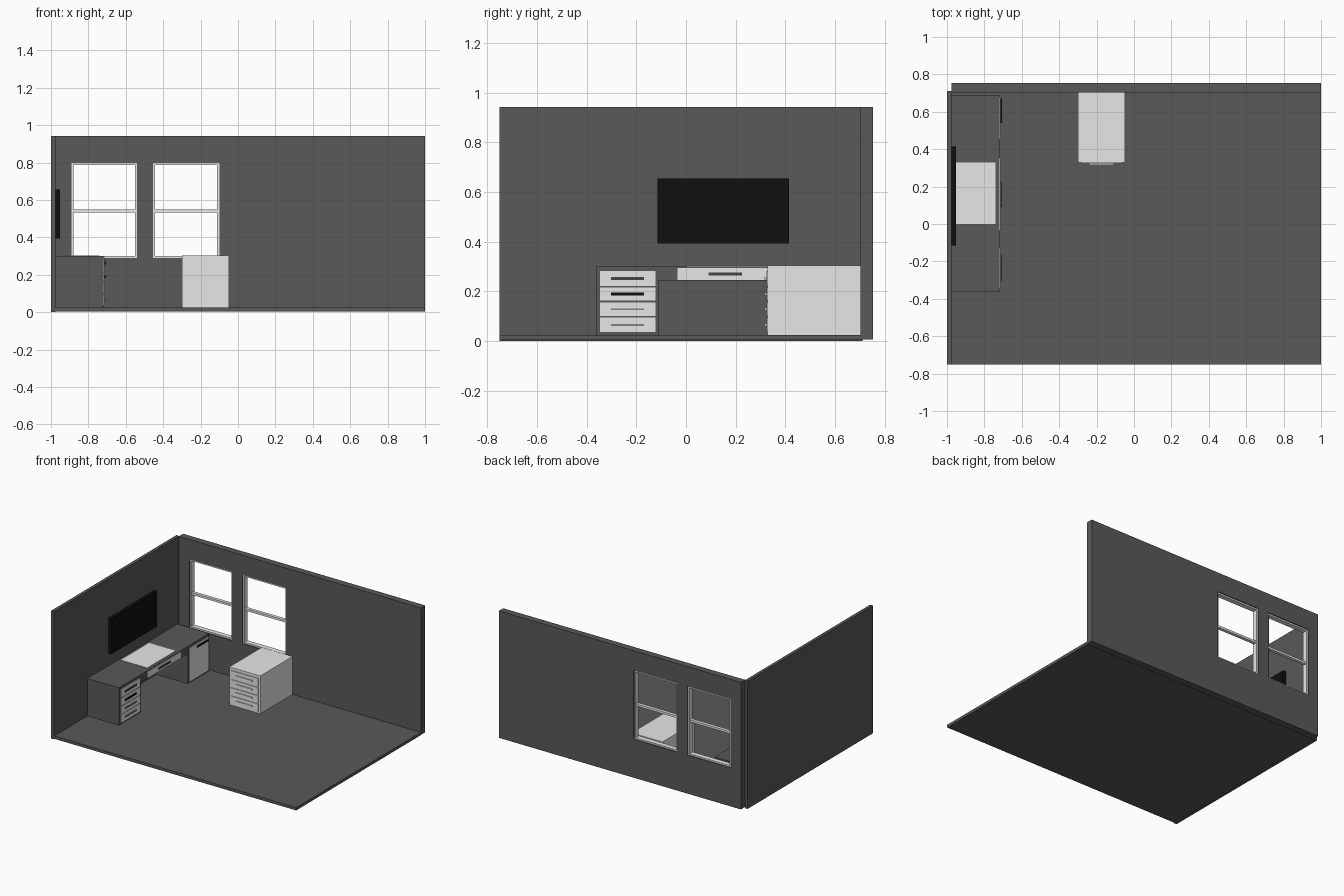
import bpy, bmesh
from mathutils import Vector

if "Cube" in bpy.data.objects:
    bpy.data.objects.remove(bpy.data.objects["Cube"])


def material(name, v):
    m = bpy.data.materials.new(name)
    m.diffuse_color = (v, v, v, 1)
    m.use_nodes = True
    m.node_tree.nodes["Principled BSDF"].inputs["Base Color"].default_value = m.diffuse_color
    return m


CHARCOAL = material("charcoal", 0.1)
LIGHT = material("light grey", 0.8)
BLACK = material("black", 0.005)
MID = material("mid grey", 0.22)
DARK = material("dark handle grey", 0.06)


def finish(name, bm, mat):
    bmesh.ops.recalc_face_normals(bm, faces=bm.faces)
    me = bpy.data.meshes.new(name)
    bm.to_mesh(me)
    bm.free()
    me.materials.append(mat)
    ob = bpy.data.objects.new(name, me)
    bpy.context.collection.objects.link(ob)
    return ob


def box(name, x, y, z, mat):
    """Box from (low, high) ranges on each axis."""
    bm = bmesh.new()
    bmesh.ops.create_cube(bm, size=1)
    for v in bm.verts:
        v.co = Vector([r[0] if c < 0 else r[1] for r, c in zip((x, y, z), v.co)])
    return finish(name, bm, mat)


# Room shell
FLOOR = 0.025
TOP = 0.943
box("floor", (-0.975, 1), (-0.75, 0.703), (0.004, FLOOR), CHARCOAL)
box("left_wall", (-1, -0.977), (-0.75, 0.71), (0, TOP), CHARCOAL)

# Back wall: a panel grid with the window cells left open, then thickened
WINDOWS = [(-0.89, -0.54), (-0.455, -0.10)]
WIN_Z = (0.29, 0.797)
WALL_Y = (0.703, 0.753)
xs = [-0.975, *WINDOWS[0], *WINDOWS[1], 1]
zs = [0.006, *WIN_Z, TOP]
bm = bmesh.new()
grid = [[bm.verts.new((x, WALL_Y[0], z)) for z in zs] for x in xs]
for i in range(len(xs) - 1):
    for j in range(len(zs) - 1):
        if not (j == 1 and i in (1, 3)):
            bm.faces.new((grid[i][j], grid[i + 1][j], grid[i + 1][j + 1], grid[i][j + 1]))
ext = bmesh.ops.extrude_face_region(bm, geom=bm.faces[:], use_keep_orig=True)
for v in [g for g in ext["geom"] if isinstance(g, bmesh.types.BMVert)]:
    v.co.y = WALL_Y[1]
finish("back_wall", bm, CHARCOAL)

# Window frames and meeting rails
for n, (a, b) in enumerate(WINDOWS, 1):
    w = 0.011
    y = (0.71, 0.746)
    z0, z1 = WIN_Z
    box(f"window_{n}_left_jamb", (a, a + w), y, (z0, z1), LIGHT)
    box(f"window_{n}_right_jamb", (b - w, b), y, (z0, z1), LIGHT)
    box(f"window_{n}_sill", (a + w, b - w), y, (z0, z0 + w), LIGHT)
    box(f"window_{n}_head", (a + w, b - w), y, (z1 - w, z1), LIGHT)
    box(f"window_{n}_middle_rail", (a + w, b - w), (0.716, 0.74), (0.533, 0.549), LIGHT)

# Wall screen with a thin inset display plate
box("screen_casing", (-0.976, -0.953), (-0.115, 0.415), (0.393, 0.655), BLACK)
box("screen_display", (-0.953, -0.951), (-0.107, 0.407), (0.401, 0.647), BLACK)

# Desk: top slab with apron over two pedestals
DX = (-0.976, -0.718)
box("desk_top", DX, (-0.362, 0.69), (0.245, 0.301), CHARCOAL)
box("desk_drawer_pedestal", DX, (-0.362, -0.11), (FLOOR, 0.245), CHARCOAL)
box("desk_door_pedestal", DX, (0.44, 0.69), (FLOOR, 0.245), CHARCOAL)
box("desk_pad", (-0.956, -0.74), (0.0, 0.33), (0.301, 0.304), LIGHT)


def desk_front(name, y, z, hy, hz, hh, hmat):
    """Front panel on the desk with a bar handle centred at height hz."""
    box(name, (-0.718, -0.713), y, z, LIGHT)
    box(name + "_handle", (-0.713, -0.707), hy, (hz - hh / 2, hz + hh / 2), hmat)


DRAWERS = [(0.223, 0.283), (0.163, 0.216), (0.101, 0.156), (0.037, 0.095)]
for n, (z, m, h) in enumerate(zip(DRAWERS, (DARK, BLACK, MID, MID),
                                  (0.012, 0.012, 0.008, 0.008)), 1):
    desk_front(f"desk_drawer_{n}", (-0.347, -0.122), z, (-0.302, -0.168),
               sum(z) / 2, h, m)
desk_front("desk_middle_drawer", (-0.035, 0.352), (0.247, 0.295), (0.09, 0.226),
           0.271, 0.012, DARK)
desk_front("desk_door", (0.453, 0.678), (0.037, 0.283), (0.54, 0.67), 0.262, 0.012, BLACK)

# Free-standing drawer cabinet
box("cabinet_body", (-0.3, -0.048), (0.328, 0.703), (FLOOR, 0.304), LIGHT)
for n, z in enumerate(DRAWERS, 1):
    c = sum(z) / 2
    box(f"cabinet_drawer_{n}", (-0.286, -0.062), (0.323, 0.328), z, LIGHT)
    box(f"cabinet_handle_{n}", (-0.241, -0.107), (0.316, 0.323), (c - 0.005, c + 0.005), LIGHT)
